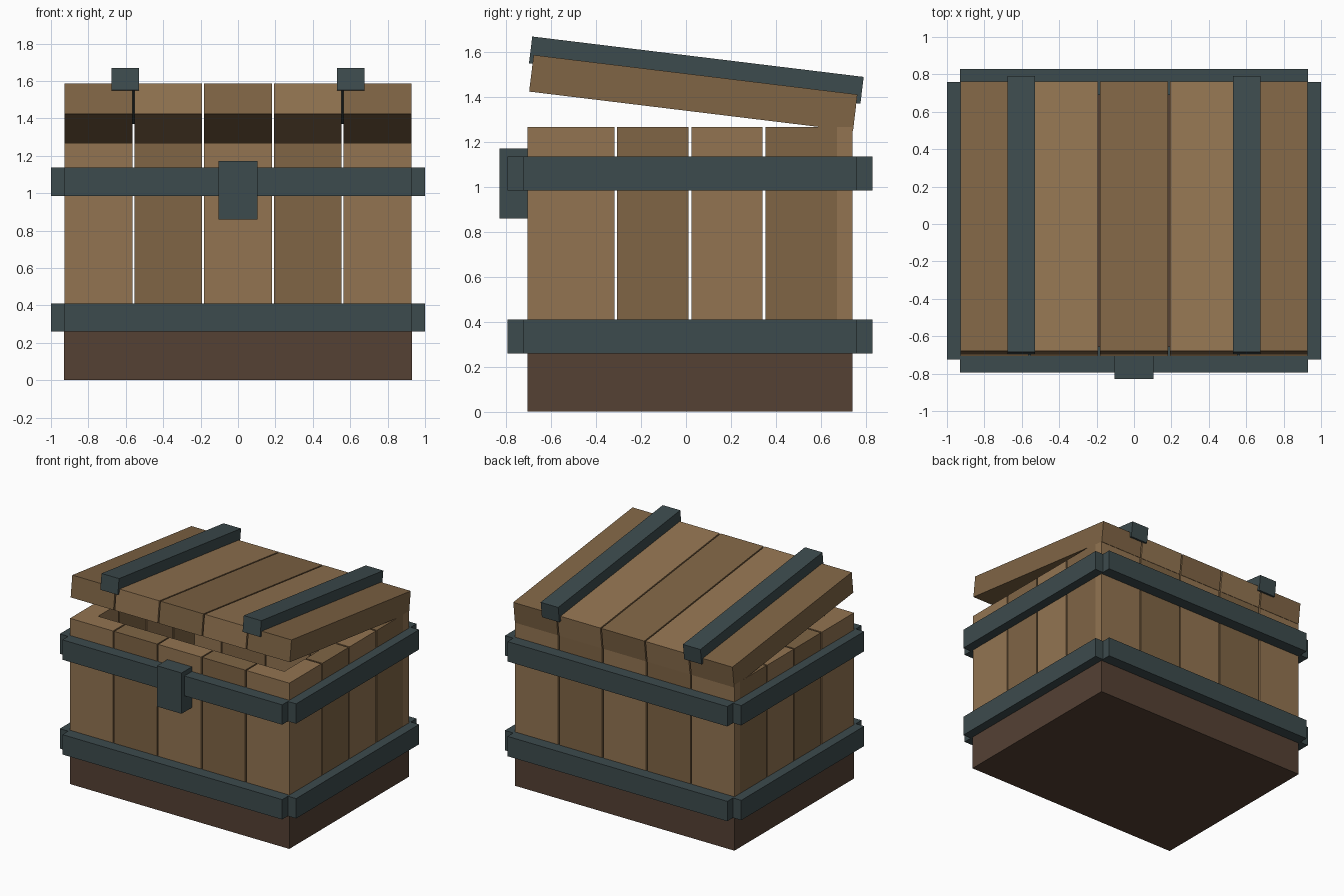
import bpy
import math

if "Cube" in bpy.data.objects:
    bpy.data.objects.remove(bpy.data.objects["Cube"])


def material(name, rgb):
    m = bpy.data.materials.new(name)
    m.diffuse_color = (*rgb, 1)
    m.use_nodes = True
    m.node_tree.nodes["Principled BSDF"].inputs["Base Color"].default_value = m.diffuse_color
    return m


LIGHT = material("light_wood", (0.29, 0.175, 0.083))
DARK = material("dark_wood", (0.215, 0.13, 0.06))
BASE = material("base_wood", (0.09, 0.052, 0.034))
IRON = material("iron", (0.046, 0.07, 0.074))


def box(name, centre, size, mat, tilt=0.0):
    bpy.ops.mesh.primitive_cube_add(size=1, location=centre, rotation=(tilt, 0, 0))
    ob = bpy.context.object
    ob.name = name
    ob.scale = size
    ob.data.materials.append(mat)
    return ob


T = 0.14                    # thickness of planks and bands
Z0, Z1 = 0.20, 1.267        # wall plank bottom and top
ZC, H = (Z0 + Z1) / 2, Z1 - Z0
MID_Y = 0.0175              # the body sits slightly behind the centre
TILT = math.radians(-6.95)  # lid rests ajar on the back edge

# solid base
box("base", (0, MID_Y, 0.14), (1.858, 1.448, 0.28), BASE)

# front and back wall planks, and lid planks
for i in range(5):
    x = (i - 2) * 0.373
    wood, lid_wood = (LIGHT, DARK) if i % 2 == 0 else (DARK, LIGHT)
    box("front_plank", (x, MID_Y - 0.6525, ZC), (0.363, T, H), wood)
    box("back_plank", (x, MID_Y + 0.6525, ZC), (0.363, T, H), wood)
    box("lid_plank", (x, 0.0325, 1.418), (0.363, 1.452, 0.164), lid_wood, TILT)

# side wall planks
for s, side in ((-1, "left"), (1, "right")):
    for i in range(4):
        y = MID_Y + (i - 1.5) * 0.33
        box(side + "_plank", (s * 0.858, y, ZC), (T, 0.318, H),
            LIGHT if i % 2 == 0 else DARK)

# iron bands around the body
for level, z in (("lower", 0.335), ("upper", 1.06)):
    for s, fb, lr in ((-1, "front", "left"), (1, "back", "right")):
        box(f"{level}_{fb}_band", (0, MID_Y + s * 0.742, z), (1.86, T, 0.152), IRON)
        box(f"{level}_{lr}_band", (s * 0.93, MID_Y, z), (T, 1.486, 0.152), IRON)

# lid straps
for s in (-1, 1):
    box("lid_strap", (s * 0.602, 0.046, 1.52), (0.148, 1.486, 0.12), IRON, TILT)

# latch plate
box("latch", (0, -0.765, 1.016), (0.208, 0.13, 0.312), IRON)
